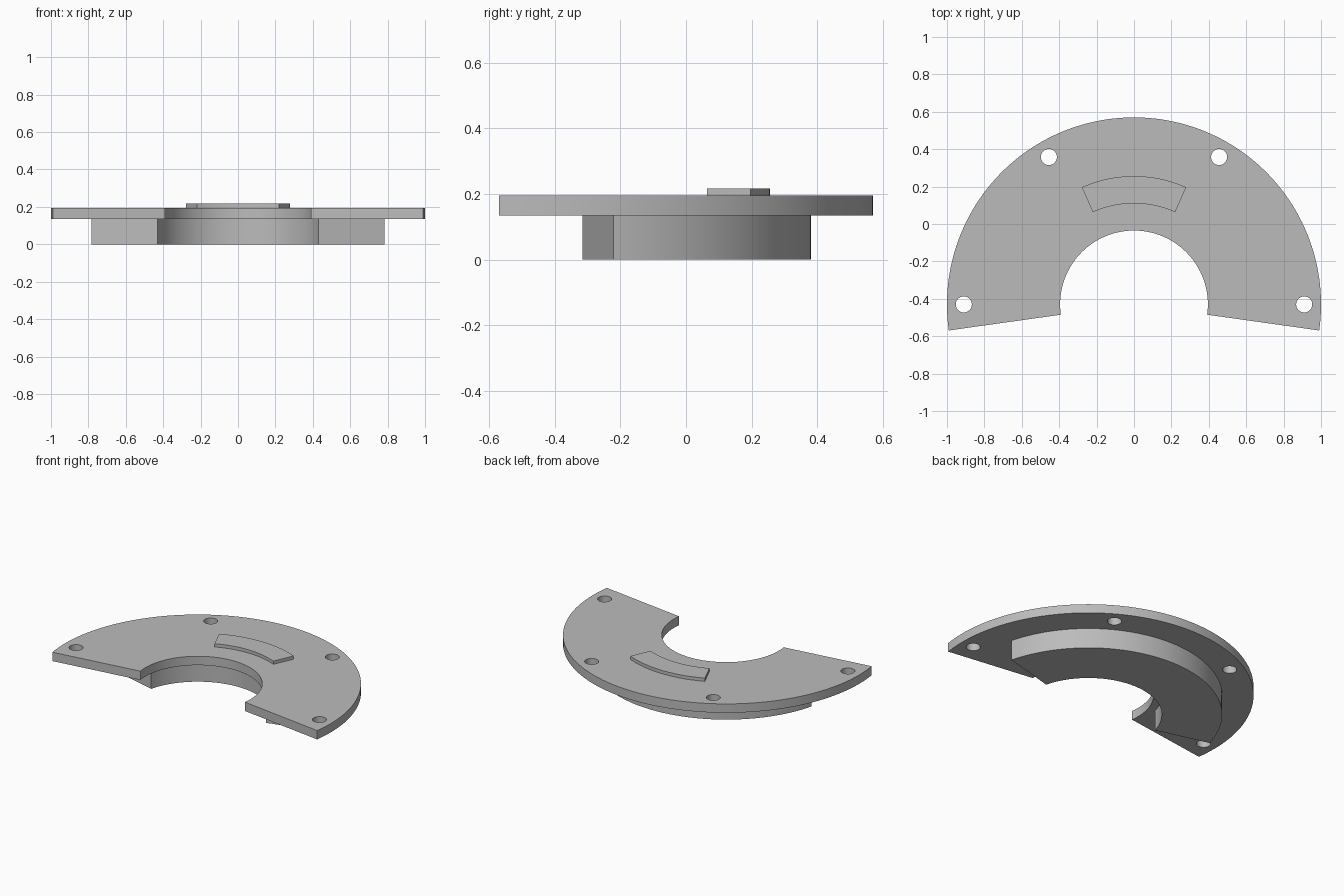
import bpy
import bmesh
from math import radians, cos, sin

CENTRE_Y = -0.43  # shared centre of every arc

cube = bpy.data.objects.get("Cube")
if cube:
    bpy.data.objects.remove(cube, do_unlink=True)

grey = bpy.data.materials.new("plain grey")
grey.use_nodes = True
colour = (0.5, 0.5, 0.5, 1)
grey.diffuse_color = colour
grey.node_tree.nodes["Principled BSDF"].inputs["Base Color"].default_value = colour


def arc(radius, start, end, steps):
    """Points on an arc about the shared centre, angles in degrees."""
    angles = [radians(start + (end - start) * i / steps) for i in range(steps + 1)]
    return [(radius * cos(a), CENTRE_Y + radius * sin(a)) for a in angles]


def ring_sector(name, inner, outer, start, end, bottom, top, steps):
    """Solid slice of a flat ring, built as strips so that its caps stay clean."""
    bm = bmesh.new()
    rows = [[bm.verts.new((x, y, bottom)) for x, y in arc(r, start, end, steps)]
            for r in (inner, outer)]
    for i in range(steps):
        bm.faces.new((rows[0][i], rows[1][i], rows[1][i + 1], rows[0][i + 1]))
    solid = bmesh.ops.extrude_face_region(bm, geom=bm.faces[:])
    moved = [v for v in solid["geom"] if isinstance(v, bmesh.types.BMVert)]
    bmesh.ops.translate(bm, verts=moved, vec=(0, 0, top - bottom))
    bmesh.ops.recalc_face_normals(bm, faces=bm.faces[:])
    mesh = bpy.data.meshes.new(name)
    bm.to_mesh(mesh)
    bm.free()
    mesh.materials.append(grey)
    obj = bpy.data.objects.new(name, mesh)
    bpy.context.collection.objects.link(obj)
    return obj


def smooth(obj):
    bpy.ops.object.select_all(action="DESELECT")
    obj.select_set(True)
    bpy.context.view_layer.objects.active = obj
    bpy.ops.object.shade_smooth_by_angle(angle=radians(30))


# Main parts
flange = ring_sector("flange_plate", 0.395, 1.0, -8, 188, 0.135, 0.195, 98)
collar = ring_sector("lower_collar", 0.445, 0.81, 15, 165, 0, 0.135, 76)
pad = ring_sector("raised_pad", 0.54, 0.686, 66, 114, 0.195, 0.217, 24)

# Bolt holes through the flange
for i, (x, y) in enumerate(arc(0.91, 0, 180, 3)):
    bpy.ops.mesh.primitive_cylinder_add(vertices=40, radius=0.043, depth=0.3,
                                        location=(x, y, 0.165))
    cutter = bpy.context.object
    cutter.name = f"bolt_hole_cutter_{i + 1}"
    cutter.data.materials.append(grey)
    cutter.hide_render = True
    cutter.hide_set(True)
    hole = flange.modifiers.new(f"bolt_hole_{i + 1}", "BOOLEAN")
    hole.operation = "DIFFERENCE"
    hole.solver = "EXACT"
    hole.object = cutter

# Apply the holes, then drop the cutters
bpy.context.view_layer.update()
cut_mesh = bpy.data.meshes.new_from_object(
    flange.evaluated_get(bpy.context.evaluated_depsgraph_get()))
cutters = [m.object for m in flange.modifiers]
flange.modifiers.clear()
flange.data = cut_mesh
for cutter in cutters:
    bpy.data.objects.remove(cutter, do_unlink=True)

for part in (flange, collar, pad):
    smooth(part)
